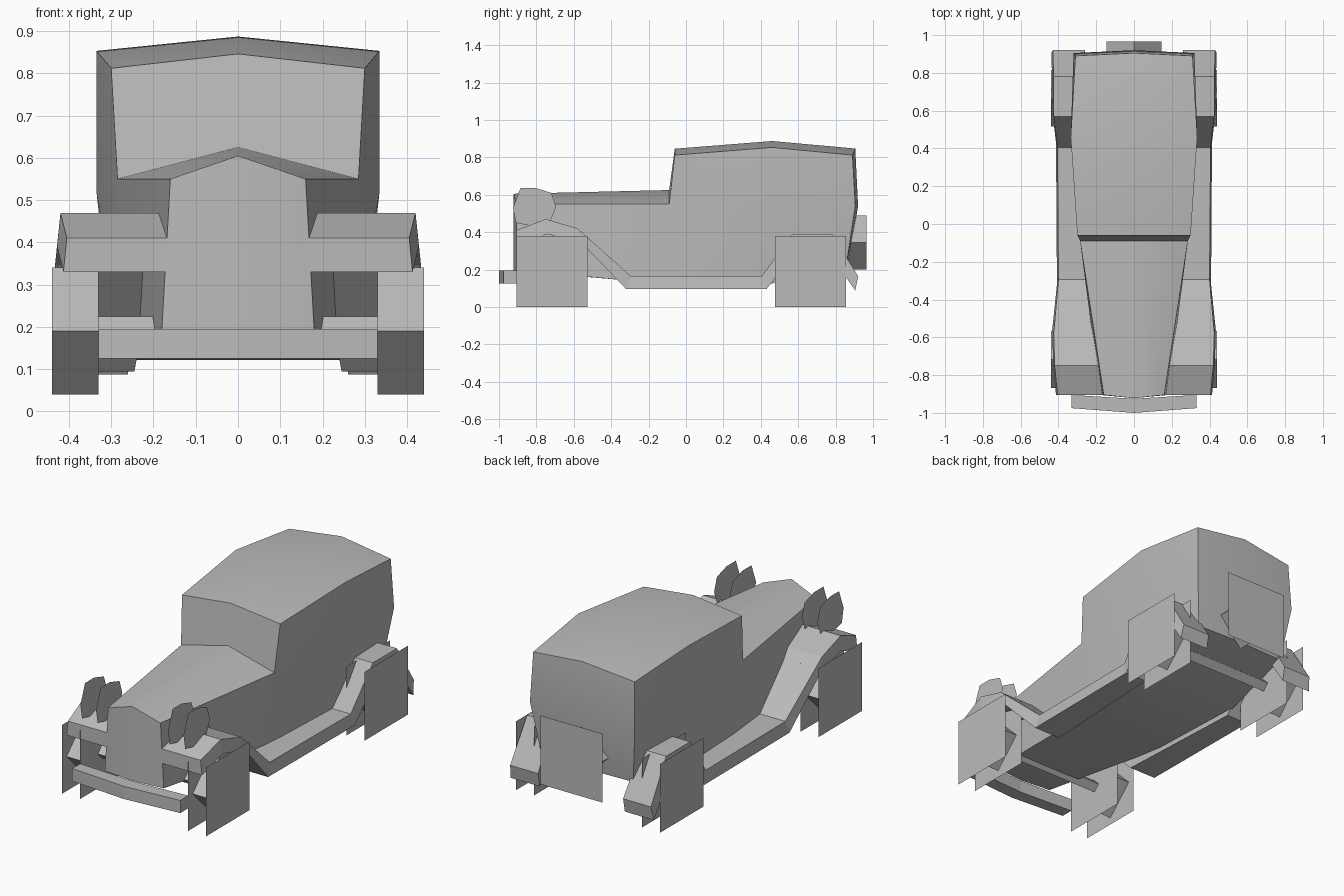
import bpy, bmesh, math

cube = bpy.data.objects.get("Cube")
if cube:
    bpy.data.objects.remove(cube, do_unlink=True)

grey = bpy.data.materials.new("plain_grey")
grey.use_nodes = True
grey.diffuse_color = (0.5, 0.5, 0.5, 1)
grey.node_tree.nodes["Principled BSDF"].inputs["Base Color"].default_value = (0.5, 0.5, 0.5, 1)


def make(name, verts, faces, mirror=False, smooth=False, normals=True):
    """Mesh object from points and faces, optionally mirrored across x."""
    mesh = bpy.data.meshes.new(name)
    mesh.from_pydata(verts, [], faces)
    if normals:
        bm = bmesh.new()
        bm.from_mesh(mesh)
        bmesh.ops.recalc_face_normals(bm, faces=bm.faces)
        bm.to_mesh(mesh)
        bm.free()
    mesh.materials.append(grey)
    obj = bpy.data.objects.new(name, mesh)
    bpy.context.collection.objects.link(obj)
    if mirror:
        mod = obj.modifiers.new("mirror", "MIRROR")
        mod.use_clip = True
        mod.merge_threshold = 0.0005
    if smooth:
        bpy.ops.object.select_all(action="DESELECT")
        obj.select_set(True)
        bpy.context.view_layer.objects.active = obj
        bpy.ops.object.shade_smooth_by_angle(angle=math.radians(30))
    return obj


def loft(name, rings, cap=True, **options):
    """Skin a row of equal closed rings."""
    n = len(rings[0])
    verts = [p for ring in rings for p in ring]
    faces = [(i * n + j, i * n + (j + 1) % n, (i + 1) * n + (j + 1) % n, (i + 1) * n + j)
             for i in range(len(rings) - 1) for j in range(n)]
    if cap:
        faces += [tuple(range(n)), tuple(range(len(verts) - n, len(verts)))]
    return make(name, verts, faces, **options)


def ring4(radius, turn):
    return [(radius * math.cos(turn + k * math.pi / 2),
             radius * math.sin(turn + k * math.pi / 2)) for k in range(4)]


# Body half: front, cowl, windscreen, middle and rear points
# b = bottom, s = side, t = roof edge, c = centre top, o = centre bottom
points = {
    "fb": (0.18, -0.905, 0.195), "fs": (0.16, -0.905, 0.55),
    "fc": (0, -0.922, 0.605), "fo": (0, -0.922, 0.195),
    "hb": (0.265, -0.09, 0.122), "hs": (0.285, -0.09, 0.55),
    "hc": (0, -0.09, 0.625), "ho": (0, -0.09, 0.122),
    "wt": (0.3, -0.06, 0.812), "wc": (0, -0.06, 0.846),
    "mb": (0.29, 0.46, 0.125), "ms": (0.335, 0.46, 0.52),
    "mt": (0.335, 0.46, 0.853), "mc": (0, 0.46, 0.887), "mo": (0, 0.46, 0.125),
    "rb": (0.28, 0.86, 0.24), "rs": (0.32, 0.905, 0.54),
    "rt": (0.31, 0.89, 0.812), "rc": (0, 0.905, 0.847),
    "rm": (0, 0.92, 0.54), "ro": (0, 0.87, 0.24),
}
panels = """fo fb fs fc|fb hb hs fs|fs hs hc fc|fo ho hb fb|hs wt wc hc|
hb mb ms hs|hs ms mt wt|wt mt mc wc|ho mo mb hb|mb rb rs ms|ms rs rt mt|
mt rt rc mc|mo ro rb mb|rb ro rm rs|rs rm rc rt"""
keys = list(points)
make("body", list(points.values()),
     [[keys.index(k) for k in panel.split()] for panel in panels.split("|")],
     mirror=True, smooth=True)

# Fenders and running boards: top y, z, bottom y, z, inner x, outer x
stations = [
    (-0.905, 0.41, -0.905, 0.33, 0.155, 0.405),
    (-0.75, 0.47, -0.74, 0.39, 0.17, 0.42),
    (-0.58, 0.42, -0.56, 0.345, 0.2, 0.425),
    (-0.295, 0.165, -0.32, 0.095, 0.245, 0.4),
    (0.405, 0.165, 0.43, 0.095, 0.28, 0.405),
    (0.57, 0.39, 0.6, 0.31, 0.28, 0.425),
    (0.78, 0.39, 0.75, 0.31, 0.27, 0.425),
    (0.92, 0.165, 0.905, 0.088, 0.26, 0.43),
]
loft("fenders_and_running_boards",
     [[(xi, yt, zt), (xo, yt, zt), (xo + 0.008, yb, zb), (xi, yb, zb)]
      for yt, zt, yb, zb, xi, xo in stations], mirror=True)

# Front bumper, gently bowed
loft("front_bumper",
     [[(x, front, 0.195), (x, front, 0.125), (x, back, 0.125), (x, back, 0.195)]
      for x, front, back in ((-0.33, -0.975, -0.905), (0, -1.0, -0.925), (0.33, -0.975, -0.905))])

# Wheels: four-sided tread between two square side plates, plus axles
tread, plate = ring4(0.15, 0), ring4(0.19 * math.sqrt(2), math.pi / 4)
for end, cy in (("front", -0.717), ("rear", 0.665)):
    loft(end + "_axle", [[(x, cy + a, 0.19 + b) for a, b in ring4(0.035, 0)]
                         for x in (-0.33, 0.33)])
    for side, s in (("left", 1), ("right", -1)):
        name = end + "_" + side + "_wheel"
        loft(name + "_tread", [[(s * x, cy + a, 0.19 + b) for a, b in tread]
                               for x in (0.33, 0.44)], cap=False)
        for where, x, flip in (("inner", 0.33, -s), ("outer", 0.44, s)):
            make(name + "_" + where + "_plate",
                 [(s * x, cy + a, 0.19 + b) for a, b in plate],
                 [range(4)[::flip]], normals=False)

# Spare wheel on the back
loft("spare_wheel_tread", [[(a, y, 0.345 + b) for a, b in ring4(0.145, 0)]
                           for y in (0.87, 0.965)], cap=False)
make("spare_wheel_plate", [(a, 1.0, 0.345 + b) for a, b in plate],
     [range(4)[::-1]], normals=False)

# Headlamps: pairs of upright eight-sided plates
lamp = [(-0.925, 0.53), (-0.885, 0.636), (-0.805, 0.636), (-0.72, 0.61),
        (-0.695, 0.535), (-0.725, 0.46), (-0.81, 0.43), (-0.91, 0.45)]
for side, s in (("left", 1), ("right", -1)):
    for where, x, flip in (("inner", 0.22, s), ("outer", 0.315, -s)):
        make(side + "_headlamp_" + where + "_plate",
             [(s * x, y, z) for y, z in lamp], [range(8)[::flip]], normals=False)
